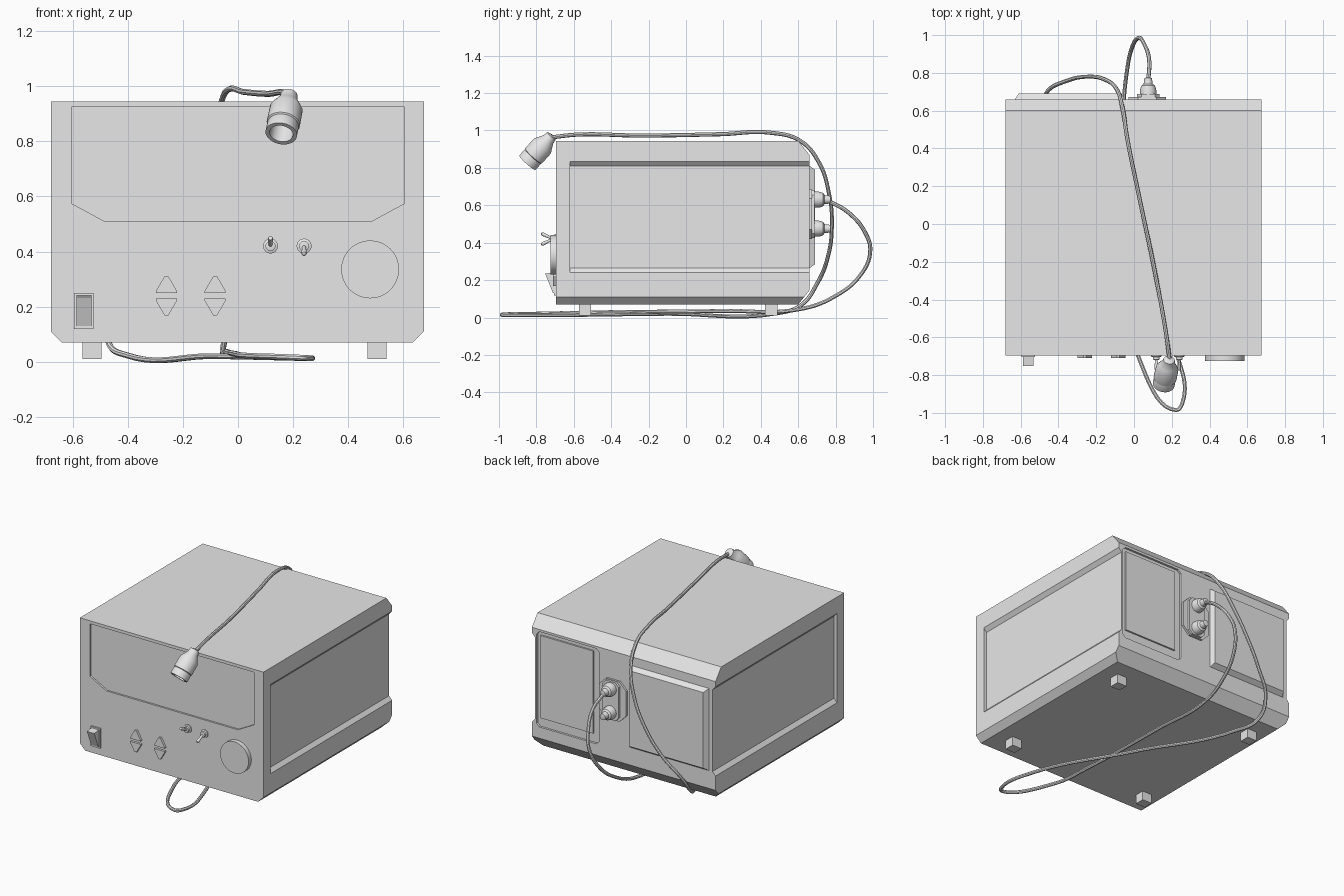
import bpy, bmesh, math
from mathutils import Vector

if "Cube" in bpy.data.objects:
    bpy.data.objects.remove(bpy.data.objects["Cube"])

grey = bpy.data.materials.new("light_grey")
grey.use_nodes = True
grey.diffuse_color = (0.8, 0.8, 0.8, 1)
grey.node_tree.nodes["Principled BSDF"].inputs["Base Color"].default_value = (0.8, 0.8, 0.8, 1)


def make(name, bm):
    bmesh.ops.recalc_face_normals(bm, faces=bm.faces)
    mesh = bpy.data.meshes.new(name)
    bm.to_mesh(mesh)
    bm.free()
    mesh.materials.append(grey)
    obj = bpy.data.objects.new(name, mesh)
    bpy.context.collection.objects.link(obj)
    return obj


def select(obj):
    bpy.ops.object.select_all(action='DESELECT')
    obj.select_set(True)
    bpy.context.view_layer.objects.active = obj


def smooth(obj):
    select(obj)
    bpy.ops.object.shade_smooth_by_angle(angle=math.radians(35))


def prism(name, outline, start, end, axis='y', end_outline=None):
    """Extrude an outline along x or y; end_outline gives sloping walls."""
    bm = bmesh.new()
    rings = []
    for pts, d in ((outline, start), (end_outline or outline, end)):
        rings.append([bm.verts.new((p, d, q) if axis == 'y' else (d, p, q)) for p, q in pts])
    a, b = rings
    bm.faces.new(a)
    bm.faces.new(b)
    for i in range(len(a)):
        j = (i + 1) % len(a)
        bm.faces.new((a[i], a[j], b[j], b[i]))
    return make(name, bm)


def rect(p0, p1, q0, q1, c=0.0):
    """Rectangle outline, with corners cut by c."""
    if not c:
        return [(p0, q0), (p1, q0), (p1, q1), (p0, q1)]
    return [(p0 + c, q0), (p1 - c, q0), (p1, q0 + c), (p1, q1 - c),
            (p1 - c, q1), (p0 + c, q1), (p0, q1 - c), (p0, q0 + c)]


def lathe(name, origin, direction, profile, sides=24):
    """Turn (radius, distance) pairs round an axis."""
    rot = Vector(direction).to_track_quat('Z', 'Y')
    bm = bmesh.new()
    rings = []
    for r, h in profile:
        ring = []
        for i in range(sides):
            t = 2 * math.pi * i / sides
            ring.append(bm.verts.new(Vector(origin) + rot @ Vector((r * math.cos(t), r * math.sin(t), h))))
        rings.append(ring)
    for a, b in zip(rings, rings[1:]):
        for i in range(sides):
            j = (i + 1) % sides
            bm.faces.new((a[i], a[j], b[j], b[i]))
    bm.faces.new(rings[0])
    bm.faces.new(rings[-1])
    obj = make(name, bm)
    smooth(obj)
    return obj


def cut(obj, cutter):
    mod = obj.modifiers.new("cut", 'BOOLEAN')
    mod.operation = 'DIFFERENCE'
    mod.solver = 'EXACT'
    mod.object = cutter
    select(obj)
    bpy.ops.object.modifier_apply(modifier=mod.name)
    bpy.data.objects.remove(cutter)


# Casing: chamfered lower side edges, sloping rear edges
L, R, FRONT, BACK, BASE, TOP = -0.68, 0.675, -0.695, 0.66, 0.07, 0.945
casing = prism("casing", [(L + 0.04, BASE), (R - 0.04, BASE), (R, BASE + 0.04),
                          (R, TOP), (L, TOP), (L, BASE + 0.04)], FRONT, BACK)
for edge, sign in ((TOP, 1), (BASE, -1)):
    cut(casing, prism("rear_cutter", [(BACK - 0.06, edge), (BACK - 0.12, edge + sign * 0.15),
                                      (BACK + 0.2, edge + sign * 0.15),
                                      (BACK + 0.06, edge - sign * 0.15)], -1, 1, 'x'))

# Side recesses with sloping lips, open to the rear
for x, s in ((L, 1), (R, -1)):
    depth = 0.022 * s
    cut(casing, prism("side_cutter", [(x - depth, 0.215), (x + depth, 0.265),
                                      (x + depth, 0.81), (x - depth, 0.86)], -0.62, 0.8))

# Display recess in the front
cut(casing, prism("display_cutter", [(-0.485, 0.51), (0.485, 0.51), (0.605, 0.575), (0.605, 0.925),
                                     (-0.605, 0.925), (-0.605, 0.575)], -0.8, FRONT + 0.012))

# Rear hatch: shallow recess with a panel in it
cut(casing, prism("hatch_cutter", rect(0.18, 0.64, 0.22, 0.855, 0.02), BACK - 0.014, 0.8))
prism("rear_hatch", rect(0.225, 0.615, 0.28, 0.83), BACK - 0.02, BACK - 0.003)

# Raised rear panel
prism("rear_panel", rect(-0.635, -0.05, 0.26, 0.815), BACK - 0.005, 0.69, 'y',
      rect(-0.61, -0.065, 0.285, 0.79))

# Feet
for x in (-0.53, 0.505):
    for y in (-0.54, 0.455):
        prism("foot", rect(x - 0.035, x + 0.035, 0.01, BASE + 0.01), y - 0.033, y + 0.033)

# Control knob
lathe("control_knob", (0.48, FRONT + 0.005, 0.335), (0, -1, 0), [(0.105, 0), (0.105, 0.034)], 48)

# Rocker power switch
prism("switch_frame", rect(-0.595, -0.525, 0.118, 0.25), FRONT + 0.005, FRONT - 0.01)
prism("switch_rocker", [(FRONT, 0.13), (FRONT - 0.016, 0.13), (FRONT - 0.032, 0.17),
                        (FRONT - 0.058, 0.235), (FRONT, 0.242)], -0.587, -0.533, 'x')

# Arrow buttons
for x in (-0.26, -0.083):
    for base, s in ((0.249, 1), (0.229, -1)):
        prism("arrow_button", [(x - 0.038, base), (x + 0.038, base), (x + 0.038, base + s * 0.008),
                               (x + 0.007, base + s * 0.061), (x - 0.007, base + s * 0.061),
                               (x - 0.038, base + s * 0.008)], FRONT + 0.005, FRONT - 0.015)

# Toggle switches, one up and one down
for x, s in ((0.118, 1), (0.24, -1)):
    lathe("toggle_nut", (x, FRONT + 0.005, 0.42), (0, -1, 0),
          [(0.027, 0), (0.027, 0.012), (0.018, 0.015), (0.018, 0.028), (0.01, 0.03)])
    lathe("toggle_lever", (x, FRONT - 0.015, 0.42), (0, -0.9, 0.42 * s),
          [(0.006, 0), (0.01, 0.06), (0.008, 0.068), (0.003, 0.071)], 16)

# Rear socket plate with two plugs
prism("socket_plate", rect(-0.03, 0.17, 0.42, 0.685, 0.05), BACK - 0.005, BACK + 0.013)
prism("socket_bezel", rect(0.015, 0.135, 0.425, 0.68, 0.025), BACK, BACK + 0.028)
for z in (0.63, 0.475):
    lathe("plug", (0.075, BACK + 0.015, z), (0, 1, 0),
          [(0.043, 0), (0.043, 0.035), (0.036, 0.058), (0.024, 0.066), (0.02, 0.098), (0.012, 0.1)])

# Lamp head: hollow shade on a narrow neck
neck, mouth = Vector((0.187, -0.715, 0.975)), Vector((0.157, -0.848, 0.828))
lathe("lamp_head", neck, mouth - neck,
      [(0.014, 0), (0.03, 0.006), (0.034, 0.03), (0.044, 0.05), (0.06, 0.078), (0.061, 0.15), (0.056, 0.154),
       (0.058, 0.158), (0.058, 0.2), (0.043, 0.2), (0.043, 0.12), (0.02, 0.11)], 32)

# One cable: plug, rear loop, under the casing, round the front, up the back and over to the lamp
rear_loop = [(0.075, 0.75, 0.63), (0.08, 0.87, 0.56), (0.05, 0.96, 0.45), (0.025, 0.985, 0.355),
             (-0.01, 0.935, 0.23), (-0.04, 0.79, 0.11), (-0.055, 0.61, 0.045)]
under = [(-0.04, 0.2, 0.035), (-0.01, -0.45, 0.028), (0.03, -0.72, 0.022), (0.22, -0.985, 0.015),
         (0.255, -0.95, 0.013), (0.23, -0.7, 0.013), (-0.09, -0.1, 0.02), (-0.4, 0.48, 0.022)]
over = [(-0.47, 0.62, 0.07), (-0.46, 0.70, 0.18), (-0.35, 0.76, 0.33), (-0.24, 0.78, 0.5),
        (-0.155, 0.765, 0.66), (-0.09, 0.71, 0.83), (-0.06, 0.61, 0.945), (-0.035, 0.45, 0.988),
        (0.02, 0.18, 0.98), (0.11, -0.25, 0.973), (0.17, -0.58, 0.978), (0.19, -0.73, 0.962)]
path = rear_loop + under + over
curve = bpy.data.curves.new("cable", 'CURVE')
curve.dimensions = '3D'
curve.bevel_depth = 0.011
curve.bevel_resolution = 2
curve.resolution_u = 10
curve.use_fill_caps = True
spline = curve.splines.new('BEZIER')
spline.bezier_points.add(len(path) - 1)
for point, co in zip(spline.bezier_points, path):
    point.co = co
    point.handle_left_type = point.handle_right_type = 'AUTO'
curve.materials.append(grey)
cable = bpy.data.objects.new("cable", curve)
bpy.context.collection.objects.link(cable)
select(cable)
bpy.ops.object.convert(target='MESH')
smooth(bpy.context.view_layer.objects.active)
